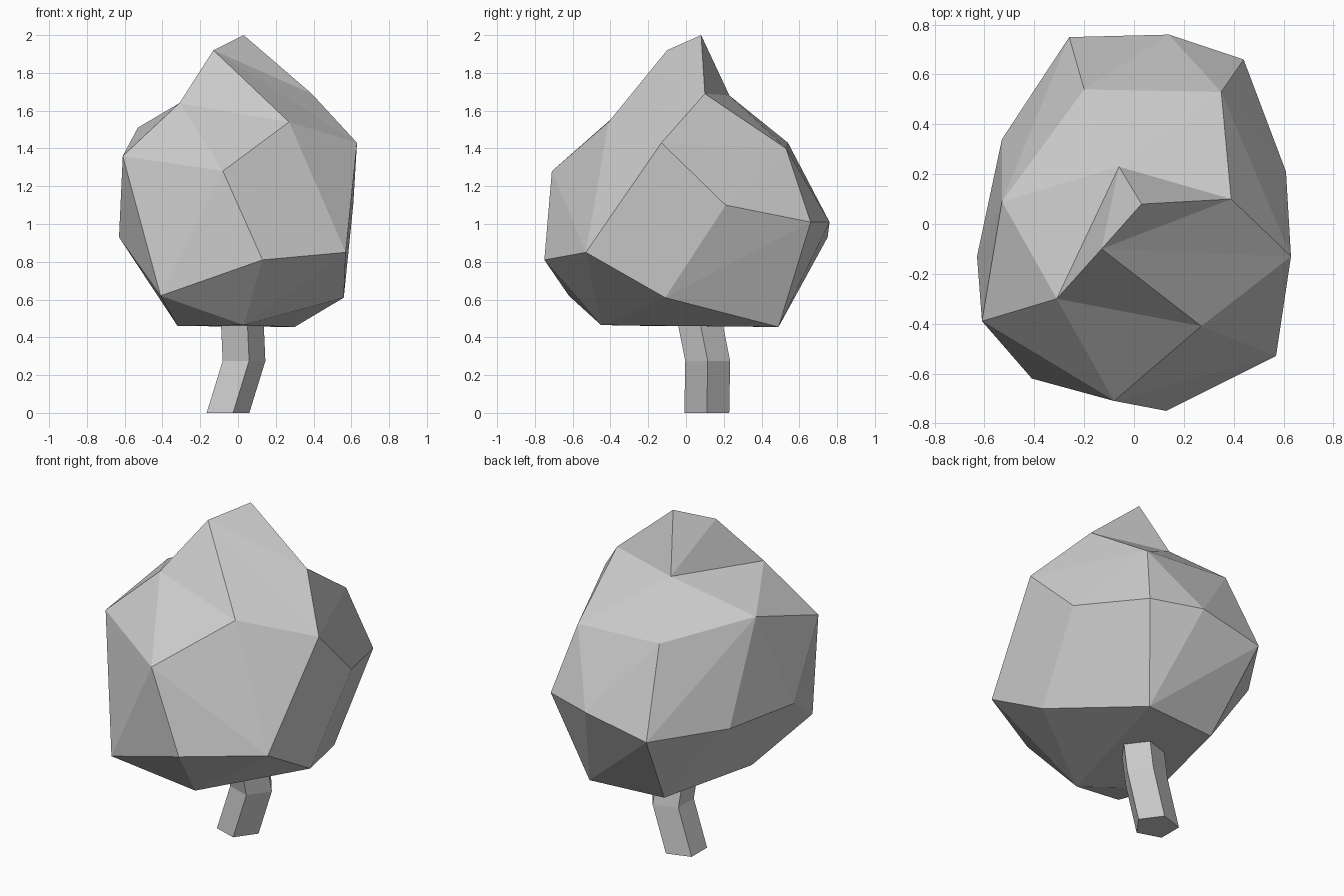
import bpy, bmesh, math

if "Cube" in bpy.data.objects:
    bpy.data.objects.remove(bpy.data.objects["Cube"])


def make_object(name, bm):
    bmesh.ops.recalc_face_normals(bm, faces=bm.faces)
    mesh = bpy.data.meshes.new(name)
    bm.to_mesh(mesh)
    bm.free()
    obj = bpy.data.objects.new(name, mesh)
    bpy.context.collection.objects.link(obj)
    return obj


# Foliage: faceted hull of the corner points, with a pointed tip on top
cap_ring = [(-.31, -.30, 1.64), (.27, -.41, 1.54), (.63, -.13, 1.43),
            (.39, .10, 1.69), (-.06, .23, 1.68)]
shoulder = [(-.53, .09, 1.51), (-.61, -.39, 1.36), (-.08, -.71, 1.28),
            (.35, .53, 1.40), (-.20, .54, 1.43)]
waist = [(-.63, -.13, .93), (.13, -.75, .81), (.57, -.53, .85), (.61, .21, 1.10),
         (.44, .66, 1.01), (.14, .76, 1.01), (-.26, .75, .93), (-.53, .34, .93)]
underside = [(-.41, -.62, .62), (.56, -.11, .61), (.30, .49, .455),
             (-.17, .45, .46), (-.32, -.17, .46), (.03, -.45, .465)]

bm = bmesh.new()
cap = [bm.verts.new(p) for p in cap_ring]
for p in shoulder + waist + underside:
    bm.verts.new(p)
bmesh.ops.convex_hull(bm, input=bm.verts[:])

# Open the hull inside the cap ring and raise the two-point tip from it
inner = [f for f in bm.faces if all(v in cap for v in f.verts)]
bmesh.ops.delete(bm, geom=inner, context='FACES')
front_tip = bm.verts.new((-.13, -.10, 1.92))
back_tip = bm.verts.new((.03, .08, 2.0))
for i, v in enumerate(cap):
    nxt = cap[(i + 1) % 5]
    bm.faces.new((v, nxt, back_tip if i == 3 else front_tip))
bm.faces.new((cap[3], back_tip, front_tip))
bm.faces.new((back_tip, cap[4], front_tip))
make_object("foliage", bm)

# Trunk: bent five-sided post, each ring is (centre x, centre y, z, radius)
bm = bmesh.new()
rings = []
for cx, cy, z, r in [(-.065, .11, 0, .125), (.02, .115, .275, .125), (.01, .07, .50, .125)]:
    rings.append([bm.verts.new((cx + r * math.cos(i * math.tau / 5),
                                cy + r * math.sin(i * math.tau / 5), z))
                  for i in range(5)])
for low, high in zip(rings, rings[1:]):
    for i in range(5):
        j = (i + 1) % 5
        bm.faces.new((low[i], low[j], high[j], high[i]))
bm.faces.new(rings[0])
bm.faces.new(rings[-1])
make_object("trunk", bm)
